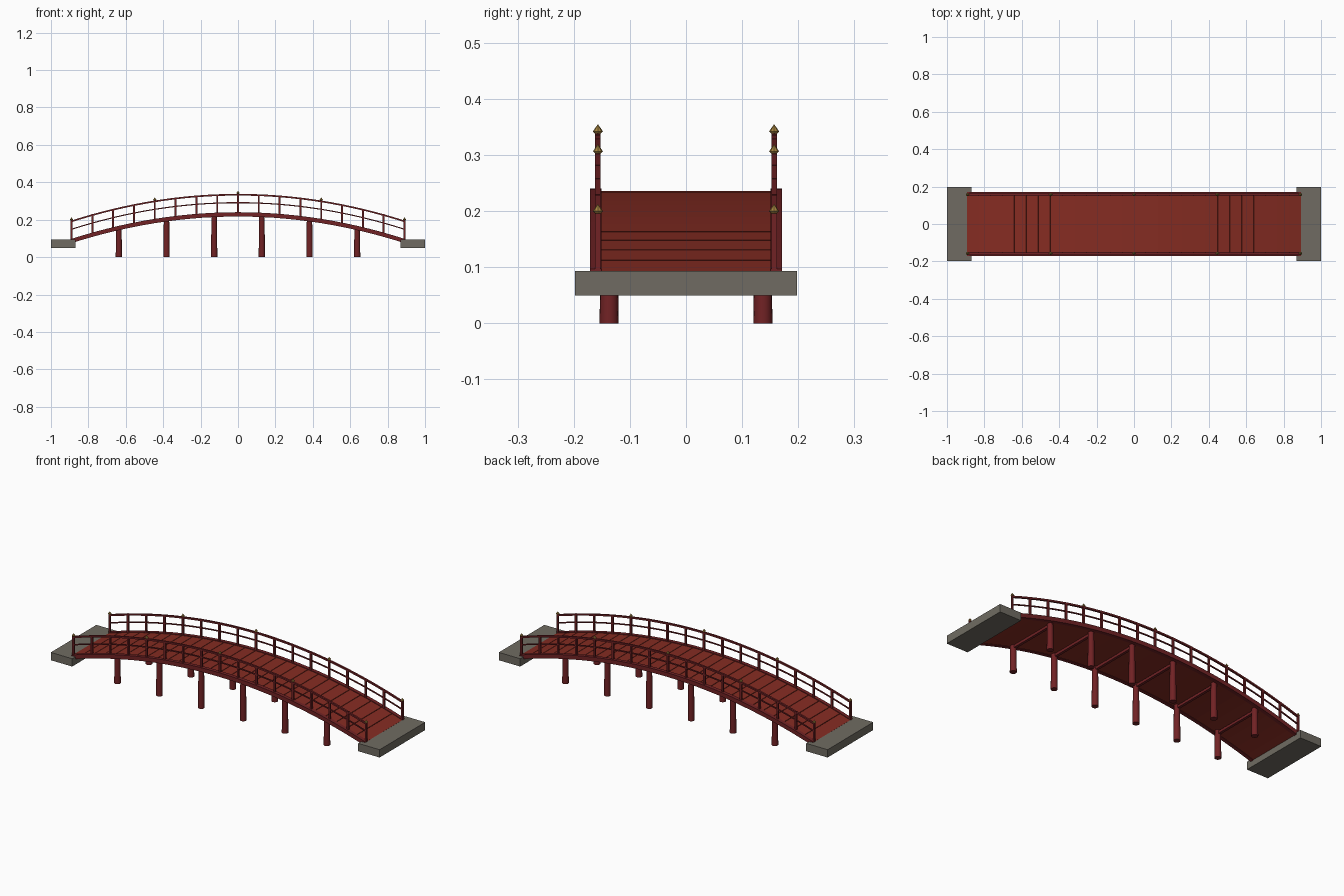
import bpy, bmesh, math
from mathutils import Matrix, Vector

if "Cube" in bpy.data.objects:
    bpy.data.objects.remove(bpy.data.objects["Cube"])

HALF = 0.893      # half length of the arched span
RISE = 0.143


def arch(x):
    return 0.236 - RISE * (x / HALF) ** 2


def slope(x):
    return math.atan(-2 * RISE * x / HALF ** 2)


def material(name, rgb):
    m = bpy.data.materials.new(name)
    m.diffuse_color = (*rgb, 1)
    m.use_nodes = True
    m.node_tree.nodes["Principled BSDF"].inputs["Base Color"].default_value = m.diffuse_color
    return m


RED = material("plank red", (0.235, 0.025, 0.016))
DARK = material("dark red", (0.165, 0.016, 0.018))
STONE = material("grey stone", (0.160, 0.148, 0.122))
GOLD = material("gold", (0.36, 0.22, 0.05))


def finish(bm, name, mat):
    bmesh.ops.recalc_face_normals(bm, faces=bm.faces)
    me = bpy.data.meshes.new(name)
    bm.to_mesh(me)
    bm.free()
    me.materials.append(mat)
    ob = bpy.data.objects.new(name, me)
    bpy.context.collection.objects.link(ob)
    return ob


def box(bm, center, size, tilt=0):
    m = (Matrix.Translation(center) @ Matrix.Rotation(-tilt, 4, 'Y')
         @ Matrix.Diagonal((*size, 1)))
    bmesh.ops.create_cube(bm, size=1, matrix=m)


def cone(bm, x, y, z0, z1, r0, r1, seg):
    bmesh.ops.create_cone(bm, cap_ends=True, segments=seg, radius1=r0, radius2=r1,
                          depth=z1 - z0, matrix=Matrix.Translation((x, y, (z0 + z1) / 2)))


def arched_bar(name, mat, y0, y1, low, high, n=28):
    """Bar of rectangular section following the arch, offsets measured from the deck top."""
    bm = bmesh.new()
    rings = []
    for i in range(n + 1):
        x = -HALF + 2 * HALF * i / n
        z = arch(x)
        rings.append([bm.verts.new((x, y, z + o)) for y, o in
                      ((y0, low), (y1, low), (y1, high), (y0, high))])
    for a, b in zip(rings, rings[1:]):
        for k in range(4):
            bm.faces.new((a[k], a[(k + 1) % 4], b[(k + 1) % 4], b[k]))
    bm.faces.new(rings[0])
    bm.faces.new(rings[-1])
    return finish(bm, name, mat)


# Stone end blocks
bm = bmesh.new()
for s in (-1, 1):
    box(bm, (s * 0.935, 0, 0.0715), (0.13, 0.396, 0.043))
finish(bm, "stone_abutments", STONE)

# Deck: base slab with separate planks on top
arched_bar("deck_base", RED, -0.152, 0.152, -0.017, -0.006)
bm = bmesh.new()
COUNT = 28
pitch = 2 * HALF / COUNT
for i in range(COUNT):
    x = -HALF + (i + 0.5) * pitch
    t = slope(x)
    box(bm, (x, 0, arch(x) - 0.004), ((pitch - 0.003) / math.cos(t), 0.302, 0.008), t)
finish(bm, "deck_planks", RED)

# Side beams and railings
posts, finials = bmesh.new(), bmesh.new()
for side, s in (("front", -1), ("back", 1)):
    arched_bar(side + "_side_beam", DARK, s * 0.151, s * 0.171, -0.019, 0.004)
    arched_bar(side + "_top_rail", DARK, s * 0.152, s * 0.162, 0.093, 0.102, 32)
    arched_bar(side + "_middle_rail", DARK, s * 0.154, s * 0.160, 0.052, 0.058, 32)
    for i in range(17):
        x = -0.89 + i * 0.11125
        z = arch(x)
        box(posts, (x, s * 0.157, z + 0.05), (0.010, 0.010, 0.104))
        if i % 4 == 0:
            cone(finials, x, s * 0.157, z + 0.102, z + 0.106, 0.005, 0.009, 8)
            cone(finials, x, s * 0.157, z + 0.106, z + 0.119, 0.009, 0.0, 8)
finish(posts, "railing_posts", DARK)
finish(finials, "post_finials", GOLD)

# Round piers with a cross beam joining each pair
piers, beams = bmesh.new(), bmesh.new()
for i in range(6):
    x = -0.637 + i * 0.2548
    top = arch(x) - 0.012
    for s in (-1, 1):
        cone(piers, x, s * 0.137, 0, top, 0.0170, 0.0145, 16)
    box(beams, (x, 0, top - 0.016), (0.014, 0.28, 0.014))
ob = finish(piers, "piers", DARK)
finish(beams, "pier_cross_beams", DARK)
bpy.context.view_layer.objects.active = ob
ob.select_set(True)
bpy.ops.object.shade_smooth_by_angle(angle=math.radians(40))
